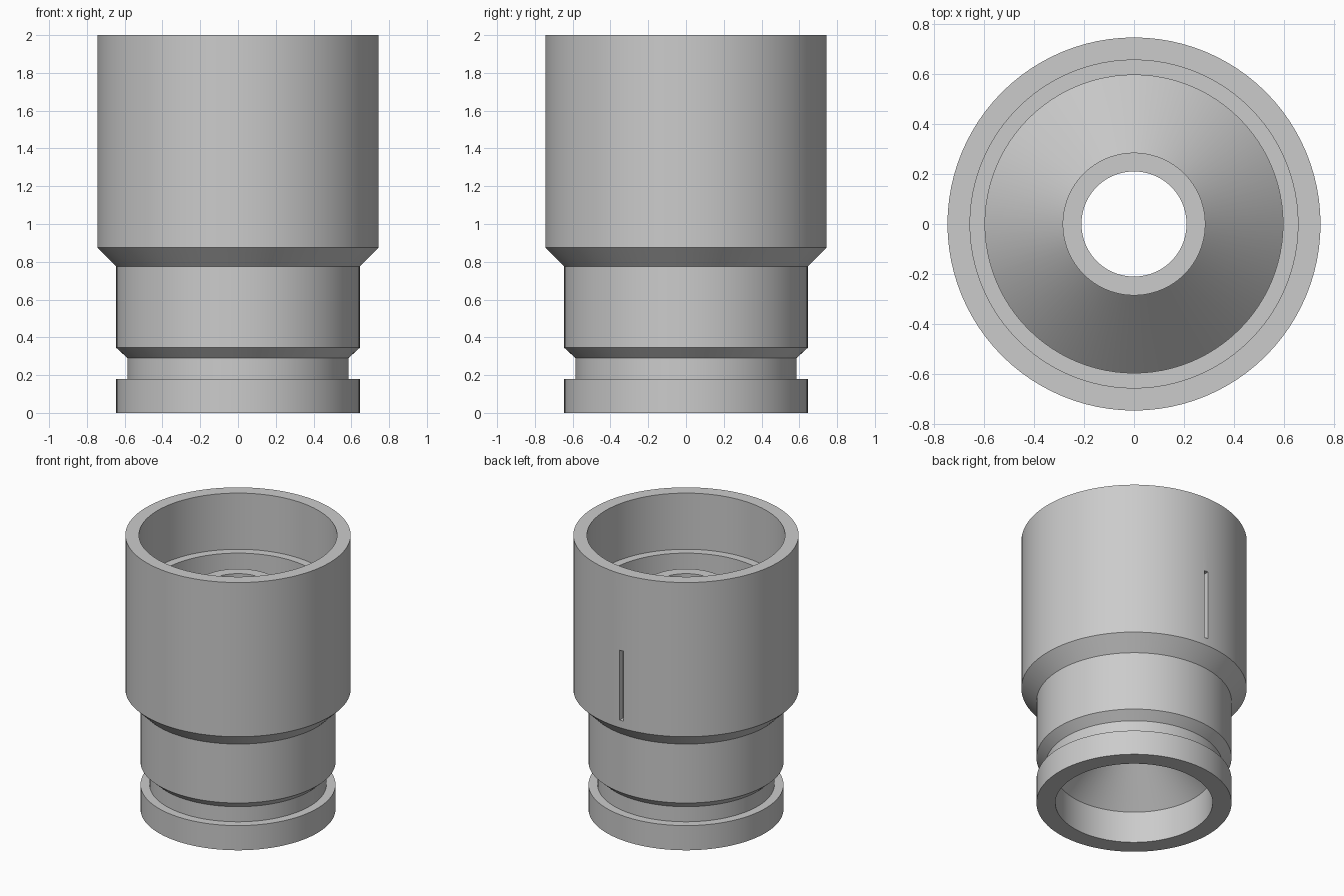
import bpy, bmesh, math

cube = bpy.data.objects.get("Cube")
if cube:
    bpy.data.objects.remove(cube, do_unlink=True)

# Plain grey material
grey = bpy.data.materials.new("plain_grey")
grey.use_nodes = True
colour = (0.6, 0.6, 0.6, 1)
grey.diffuse_color = colour
grey.node_tree.nodes["Principled BSDF"].inputs["Base Color"].default_value = colour


def add_object(name, bm):
    mesh = bpy.data.meshes.new(name)
    bm.to_mesh(mesh)
    bm.free()
    mesh.materials.append(grey)
    obj = bpy.data.objects.new(name, mesh)
    bpy.context.collection.objects.link(obj)
    return obj


def lathe(name, profile, sides=96):
    """Spin a closed (radius, height) outline around the z axis."""
    bm = bmesh.new()
    verts = [bm.verts.new((r, 0, z)) for r, z in profile]
    edges = [bm.edges.new((a, b)) for a, b in zip(verts, verts[1:] + verts[:1])]
    bmesh.ops.spin(bm, geom=verts + edges, axis=(0, 0, 1), cent=(0, 0, 0),
                   angle=math.tau, steps=sides, use_merge=True)
    bmesh.ops.remove_doubles(bm, verts=bm.verts, dist=1e-5)
    bmesh.ops.recalc_face_normals(bm, faces=bm.faces)
    return add_object(name, bm)


# Outside: foot, neck groove, collar, wide cup
outside = [(0.645, 0), (0.645, 0.18), (0.585, 0.18), (0.585, 0.29),
           (0.645, 0.345), (0.645, 0.775), (0.745, 0.875), (0.745, 2)]
# Inside: stepped cup, rising cone and central tube
cup = [(0.655, 2), (0.655, 1.59), (0.595, 1.59), (0.595, 0.4),
       (0.285, 0.71), (0.285, 1.62)]
# Underside: bore of the tube, cone and foot
bore = [(0.21, 1.62), (0.21, 0.54), (0.52, 0.23), (0.52, 0)]
body = lathe("stepped_sleeve", outside + cup + bore)

# Narrow marker slot cut into the back
bm = bmesh.new()
bmesh.ops.create_cube(bm, size=1)
bmesh.ops.scale(bm, vec=(0.03, 0.08, 0.51), verts=bm.verts)
bmesh.ops.translate(bm, vec=(0, 0.745, 1.185), verts=bm.verts)
cutter = add_object("slot_cutter", bm)
cutter.hide_render = True
cutter.hide_set(True)

cut = body.modifiers.new("back_slot", "BOOLEAN")
cut.operation = "DIFFERENCE"
cut.solver = "EXACT"
cut.object = cutter

bpy.ops.object.select_all(action="DESELECT")
body.select_set(True)
bpy.context.view_layer.objects.active = body
bpy.ops.object.modifier_apply(modifier=cut.name)
bpy.data.objects.remove(cutter, do_unlink=True)
bpy.ops.object.shade_smooth_by_angle(angle=math.radians(30))
